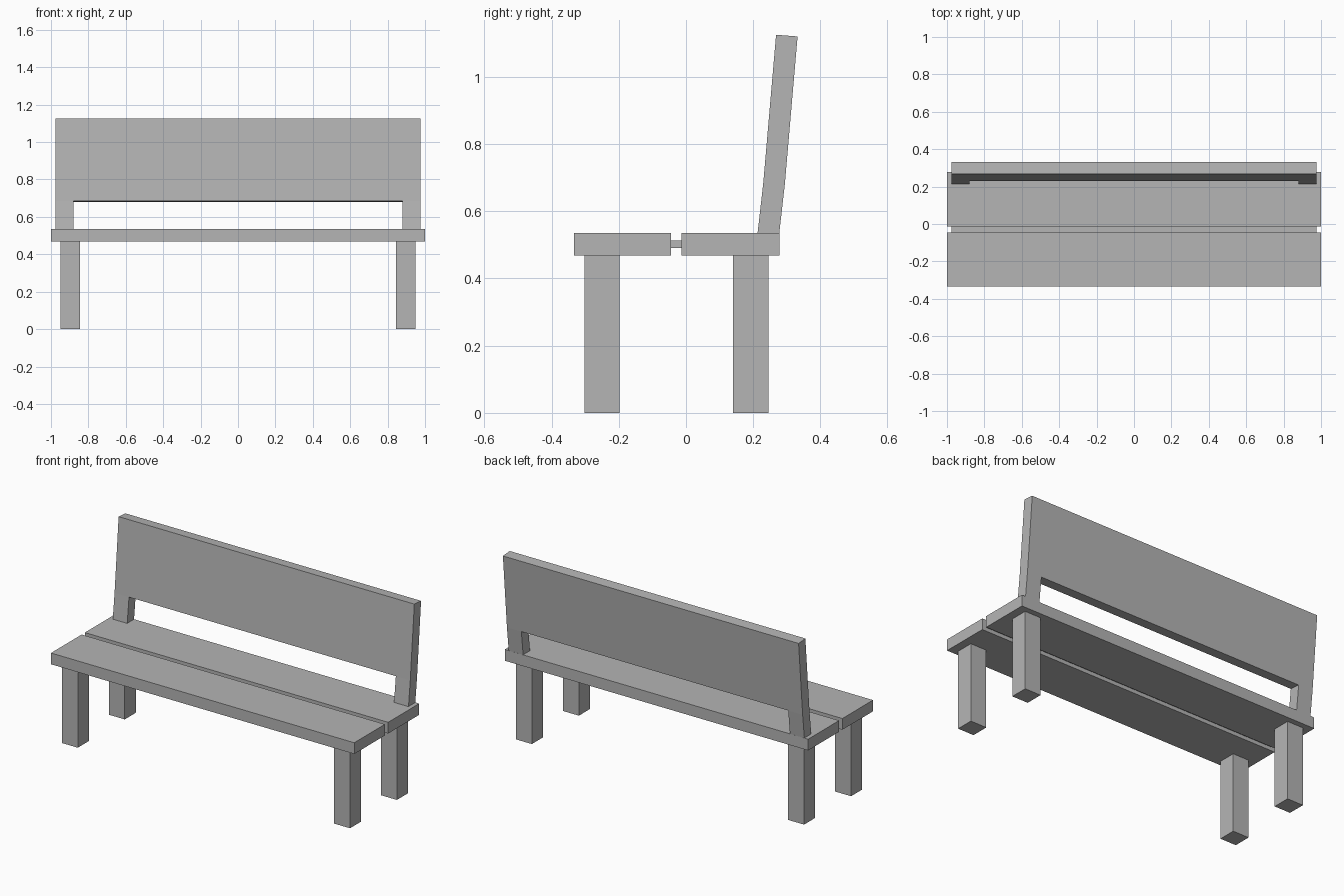
import bpy
import bmesh
from mathutils import Vector

default = bpy.data.objects.get("Cube")
if default:
    bpy.data.objects.remove(default, do_unlink=True)

# One plain grey for the whole bench
GREY = (0.46, 0.46, 0.46, 1.0)
grey = bpy.data.materials.new("plain_grey")
grey.use_nodes = True
grey.diffuse_color = GREY
grey.node_tree.nodes["Principled BSDF"].inputs["Base Color"].default_value = GREY


def add_object(name, bm):
    mesh = bpy.data.meshes.new(name)
    bmesh.ops.recalc_face_normals(bm, faces=bm.faces)
    bm.to_mesh(mesh)
    bm.free()
    mesh.materials.append(grey)
    obj = bpy.data.objects.new(name, mesh)
    bpy.context.collection.objects.link(obj)
    return obj


def box(name, x, y, z):
    """Box spanning the given (low, high) range on each axis."""
    bm = bmesh.new()
    bmesh.ops.create_cube(bm, size=1)
    low, high = (Vector(corner) for corner in zip(x, y, z))
    for v in bm.verts:
        v.co = (low + high) / 2 + v.co * (high - low)
    return add_object(name, bm)


# Seat planks and the thin strip joining them
SEAT_Z = (0.468, 0.535)
box("front_seat_plank", (-1, 1), (-0.333, -0.045), SEAT_Z)
box("back_seat_plank", (-1, 1), (-0.014, 0.278), SEAT_Z)
box("seat_joining_strip", (-0.975, 0.975), (-0.045, -0.014), (0.49, 0.513))

# Four square legs
for row, y in (("front", (-0.302, -0.198)), ("back", (0.14, 0.245))):
    box(row + "_left_leg", (0.845, 0.95), y, (0, SEAT_Z[0]))
    box(row + "_right_leg", (-0.95, -0.845), y, (0, SEAT_Z[0]))

# Backrest: leaning panel on two short posts, made as one sheet and thickened
columns = (-0.975, -0.88, 0.88, 0.975)
rows = ((0.213, 0.535), (0.23, 0.685), (0.268, 1.125))
bm = bmesh.new()
grid = [[bm.verts.new((x, y, z)) for x in columns] for y, z in rows]
for r in range(2):
    for c in range(3):
        if (r, c) != (0, 1):  # gap between the posts
            bm.faces.new((grid[r][c], grid[r][c + 1],
                          grid[r + 1][c + 1], grid[r + 1][c]))
extruded = bmesh.ops.extrude_face_region(bm, geom=bm.faces[:], use_keep_orig=True)
back_verts = [g for g in extruded["geom"] if isinstance(g, bmesh.types.BMVert)]
bmesh.ops.translate(bm, verts=back_verts, vec=(0, 0.064, -0.005))
bmesh.ops.dissolve_limit(bm, angle_limit=0.005, verts=bm.verts[:], edges=bm.edges[:])
add_object("backrest", bm)
